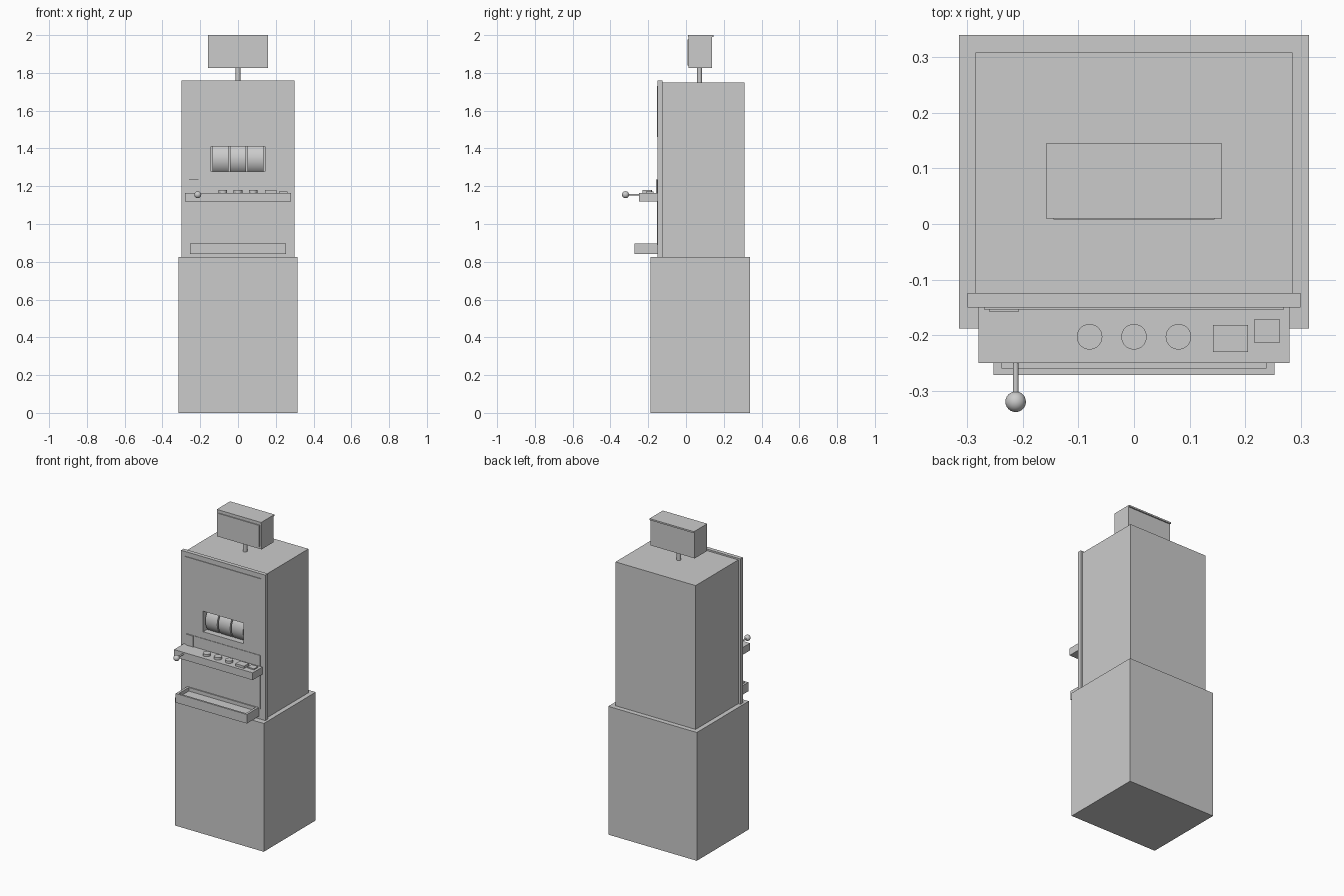
import bpy, bmesh, math
from mathutils import Matrix

if "Cube" in bpy.data.objects:
    bpy.data.objects.remove(bpy.data.objects["Cube"])

grey = bpy.data.materials.new("plain grey")
grey.diffuse_color = (0.6, 0.6, 0.6, 1)
grey.use_nodes = True
grey.node_tree.nodes["Principled BSDF"].inputs["Base Color"].default_value = grey.diffuse_color


def finish(name, bm):
    mesh = bpy.data.meshes.new(name)
    bm.to_mesh(mesh)
    bm.free()
    mesh.materials.append(grey)
    ob = bpy.data.objects.new(name, mesh)
    bpy.context.collection.objects.link(ob)
    return ob


def box(name, x0, x1, y0, y1, z0, z1):
    bm = bmesh.new()
    bmesh.ops.create_cube(bm, size=1)
    bmesh.ops.scale(bm, vec=(x1 - x0, y1 - y0, z1 - z0), verts=bm.verts)
    bmesh.ops.translate(bm, vec=((x0 + x1) / 2, (y0 + y1) / 2, (z0 + z1) / 2), verts=bm.verts)
    return finish(name, bm)


def smooth(ob):
    bpy.ops.object.select_all(action='DESELECT')
    ob.select_set(True)
    bpy.context.view_layer.objects.active = ob
    bpy.ops.object.shade_smooth_by_angle()


def cylinder(name, centre, radius, length, axis='Z', sides=32):
    bm = bmesh.new()
    turn = {'X': Matrix.Rotation(math.pi / 2, 4, 'Y'),
            'Y': Matrix.Rotation(math.pi / 2, 4, 'X'), 'Z': Matrix.Identity(4)}[axis]
    bmesh.ops.create_cone(bm, cap_ends=True, segments=sides, radius1=radius, radius2=radius,
                          depth=length, matrix=Matrix.Translation(centre) @ turn)
    ob = finish(name, bm)
    smooth(ob)
    return ob


def cut(ob, cutter):
    mod = ob.modifiers.new("opening", 'BOOLEAN')
    mod.object = cutter
    mod.operation = 'DIFFERENCE'
    mod.solver = 'EXACT'
    cutter.hide_render = True
    cutter.hide_set(True)


# Pedestal, cabinet and front panel
box("pedestal", -0.315, 0.315, -0.188, 0.34, 0, 0.825)
cabinet = box("cabinet", -0.285, 0.285, -0.124, 0.309, 0.825, 1.75)
panel = box("front_panel", -0.3, 0.3, -0.15, -0.124, 0.825, 1.76)

# Reel window through the panel into the cabinet
window = box("window_cutter", -0.143, 0.143, -0.2, 0.05, 1.278, 1.41)
cut(panel, window)
cut(cabinet, window)
for i, x in enumerate((-0.092, 0, 0.092)):
    cylinder(f"reel_{i + 1}", (x, -0.05, 1.344), 0.09, 0.084, 'X', 48)

# Thin display plates on the front panel
box("upper_display", -0.27, 0.27, -0.154, -0.149, 1.46, 1.73)
box("lower_display", -0.265, 0.265, -0.153, -0.149, 0.89, 1.235)
box("coin_plate", -0.26, -0.208, -0.158, -0.149, 1.165, 1.235)

# Button shelf
box("button_shelf", -0.28, 0.28, -0.25, -0.149, 1.118, 1.165)
for i, x in enumerate((-0.08, 0, 0.08)):
    cylinder(f"round_button_{i + 1}", (x, -0.203, 1.171), 0.023, 0.018)
box("square_button", 0.142, 0.205, -0.23, -0.182, 1.16, 1.18)
box("note_slot", 0.216, 0.263, -0.213, -0.172, 1.16, 1.172)

# Lever with ball knob
cylinder("lever_rod", (-0.213, -0.278, 1.155), 0.005, 0.07, 'Y', 16)
bm = bmesh.new()
bmesh.ops.create_uvsphere(bm, u_segments=24, v_segments=16, radius=0.0185,
                          matrix=Matrix.Translation((-0.213, -0.32, 1.155)))
smooth(finish("lever_knob", bm))

# Payout tray with a shallow hollow
tray = box("payout_tray", -0.253, 0.253, -0.272, -0.149, 0.84, 0.898)
cut(tray, box("tray_cutter", -0.238, 0.238, -0.26, -0.16, 0.875, 0.95))

# Sign on a post
cylinder("sign_post", (0, 0.072, 1.79), 0.013, 0.09, 'Z', 24)
box("sign_box", -0.158, 0.158, 0.014, 0.137, 1.825, 1.995)
box("sign_lid", -0.158, 0.158, 0.01, 0.145, 1.99, 2.0)
box("sign_face", -0.145, 0.145, 0.008, 0.016, 1.84, 1.978)
